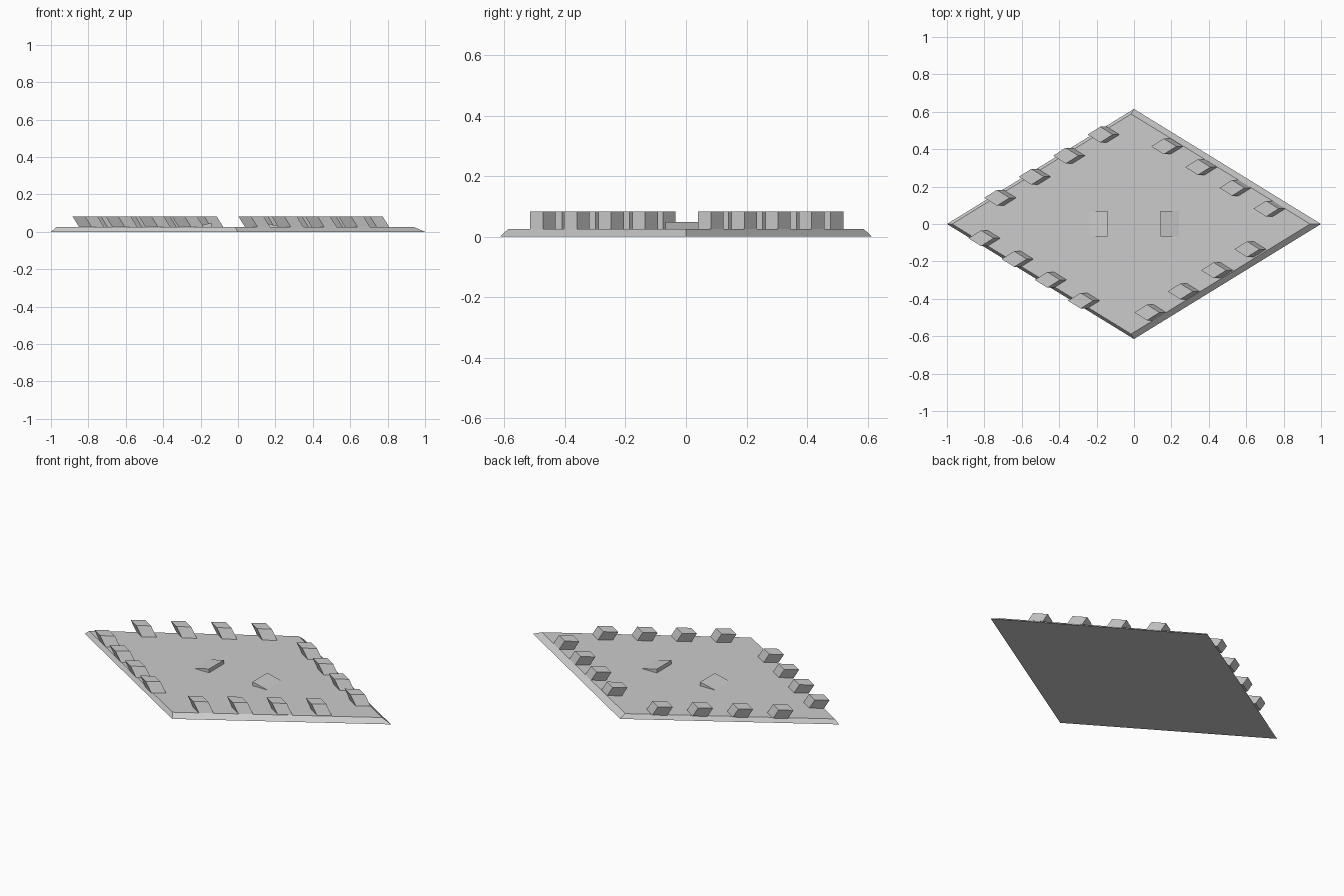
import bpy, bmesh
from mathutils import Vector

if "Cube" in bpy.data.objects:
    bpy.data.objects.remove(bpy.data.objects["Cube"], do_unlink=True)

PLATE_TOP = 0.025
BLOCK_TOP = 0.083
LEAN = -0.62          # sideways lean of upright edges per unit of height

grey = bpy.data.materials.new("plain grey")
grey.use_nodes = True
colour = (0.6, 0.6, 0.6, 1)
grey.diffuse_color = colour
grey.node_tree.nodes["Principled BSDF"].inputs["Base Color"].default_value = colour


def loft(name, lower, upper):
    """Closed solid between two matching outlines."""
    bm = bmesh.new()
    low = [bm.verts.new(p) for p in lower]
    top = [bm.verts.new(p) for p in upper]
    n = len(low)
    bm.faces.new(low[::-1])
    bm.faces.new(top)
    for i in range(n):
        j = (i + 1) % n
        bm.faces.new((low[i], low[j], top[j], top[i]))
    bmesh.ops.recalc_face_normals(bm, faces=bm.faces)
    mesh = bpy.data.meshes.new(name)
    bm.to_mesh(mesh)
    bm.free()
    mesh.materials.append(grey)
    obj = bpy.data.objects.new(name, mesh)
    bpy.context.collection.objects.link(obj)
    return obj


def diamond(x, y, z, half_x, half_y):
    return [(x + half_x, y, z), (x, y + half_y, z),
            (x - half_x, y, z), (x, y - half_y, z)]


# Base plate with sloping rim
loft("base_plate", diamond(0, 0, 0, 1, 0.615),
     diamond(LEAN * PLATE_TOP, 0, PLATE_TOP, 0.957, 0.588))

# Four leaning blocks along each edge: first and last block centres
rows = {
    "back_left": ((0.195, 0.415), (0.742, 0.082)),
    "back_right": ((-0.145, 0.478), (-0.697, 0.14)),
    "front_right": ((-0.782, -0.076), (-0.25, -0.41)),
    "front_left": ((0.105, -0.473), (0.64, -0.135)),
}
shift = LEAN * (BLOCK_TOP - PLATE_TOP)
for side, (start, end) in rows.items():
    for i in range(4):
        x, y = Vector(start).lerp(Vector(end), i / 3)
        loft(f"{side}_block_{i + 1}",
             diamond(x, y, PLATE_TOP, 0.067, 0.042),
             diamond(x + shift, y, BLOCK_TOP, 0.067, 0.042))

# Two small ramps, tall towards the middle and sloping outwards
for side, s in (("left", 1), ("right", -1)):
    profile = [(0.142, PLATE_TOP - 0.005), (0.24, PLATE_TOP - 0.005),
               (0.24, PLATE_TOP), (0.142, 0.048)]
    loft(f"{side}_ramp", [(s * x, -0.067, z) for x, z in profile],
         [(s * x, 0.07, z) for x, z in profile])
